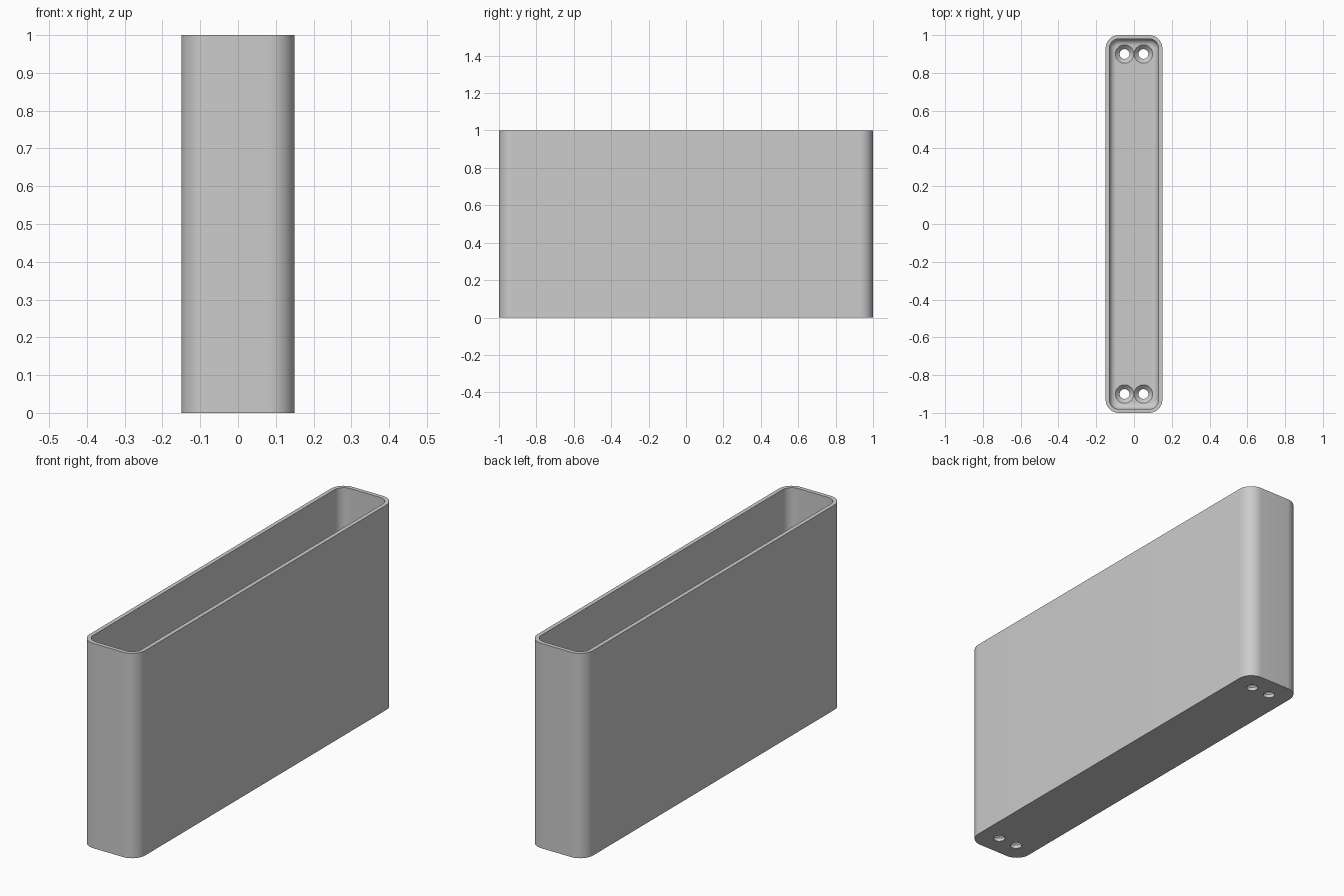
import bpy, bmesh, math

cube = bpy.data.objects.get("Cube")
if cube:
    bpy.data.objects.remove(cube, do_unlink=True)

WIDTH, LENGTH, HEIGHT = 0.3, 2.0, 1.0
CORNER, WALL, FLOOR, FILLET = 0.07, 0.02, 0.04, 0.035
HOLE, SINK = 0.026, 0.049

grey = bpy.data.materials.new("plain_grey")
grey.use_nodes = True
grey.diffuse_color = (0.6, 0.6, 0.6, 1)
grey.node_tree.nodes["Principled BSDF"].inputs["Base Color"].default_value = (0.6, 0.6, 0.6, 1)


def rounded_ring(inset, z, steps=12):
    """Rounded rectangle, shrunk by inset, at height z."""
    r = CORNER - inset
    cx, cy = WIDTH / 2 - CORNER, LENGTH / 2 - CORNER
    points = []
    for quarter, (sx, sy) in enumerate([(1, 1), (-1, 1), (-1, -1), (1, -1)]):
        for i in range(steps + 1):
            a = math.pi / 2 * (quarter + i / steps)
            points.append((sx * cx + r * math.cos(a), sy * cy + r * math.sin(a), z))
    return points


def circle_ring(x, y, r, z, sides=32):
    angles = [math.tau * i / sides for i in range(sides)]
    return [(x + r * math.cos(a), y + r * math.sin(a), z) for a in angles]


def loft(bm, rings):
    """Skin a stack of rings and cap both ends."""
    loops = [[bm.verts.new(p) for p in ring] for ring in rings]
    n = len(loops[0])
    for low, high in zip(loops, loops[1:]):
        for i in range(n):
            j = (i + 1) % n
            bm.faces.new((low[i], low[j], high[j], high[i]))
    bm.faces.new(loops[0][::-1])
    bm.faces.new(loops[-1])


def make_object(name, bm):
    bmesh.ops.recalc_face_normals(bm, faces=bm.faces)
    mesh = bpy.data.meshes.new(name)
    bm.to_mesh(mesh)
    bm.free()
    mesh.materials.append(grey)
    obj = bpy.data.objects.new(name, mesh)
    bpy.context.collection.objects.link(obj)
    return obj


# Open box: outer skin, rim, inner wall, then a fillet down to the floor
rings = [rounded_ring(0, 0), rounded_ring(0, HEIGHT), rounded_ring(WALL, HEIGHT)]
for i in range(9):
    a = math.pi / 2 * i / 8
    rings.append(rounded_ring(WALL + FILLET * (1 - math.cos(a)),
                              FLOOR + FILLET * (1 - math.sin(a))))
bm = bmesh.new()
loft(bm, rings)
box = make_object("open_box", bm)

# Countersunk screw holes, a pair at each end of the floor
bm = bmesh.new()
for x in (-0.05, 0.05):
    for y in (-0.9, 0.9):
        loft(bm, [circle_ring(x, y, r, z) for r, z in
                  ((HOLE, -0.05), (HOLE, FLOOR - (SINK - HOLE)), (SINK, FLOOR), (SINK, FLOOR + 0.06))])
cutter = make_object("screw_hole_cutter", bm)
cutter.hide_render = True

bpy.ops.object.select_all(action="DESELECT")
box.select_set(True)
bpy.context.view_layer.objects.active = box
cut = box.modifiers.new("screw_holes", "BOOLEAN")
cut.operation = "DIFFERENCE"
cut.solver = "EXACT"
cut.object = cutter
bpy.ops.object.modifier_apply(modifier=cut.name)
bpy.data.objects.remove(cutter, do_unlink=True)
bpy.ops.object.shade_smooth_by_angle(angle=math.radians(30))
